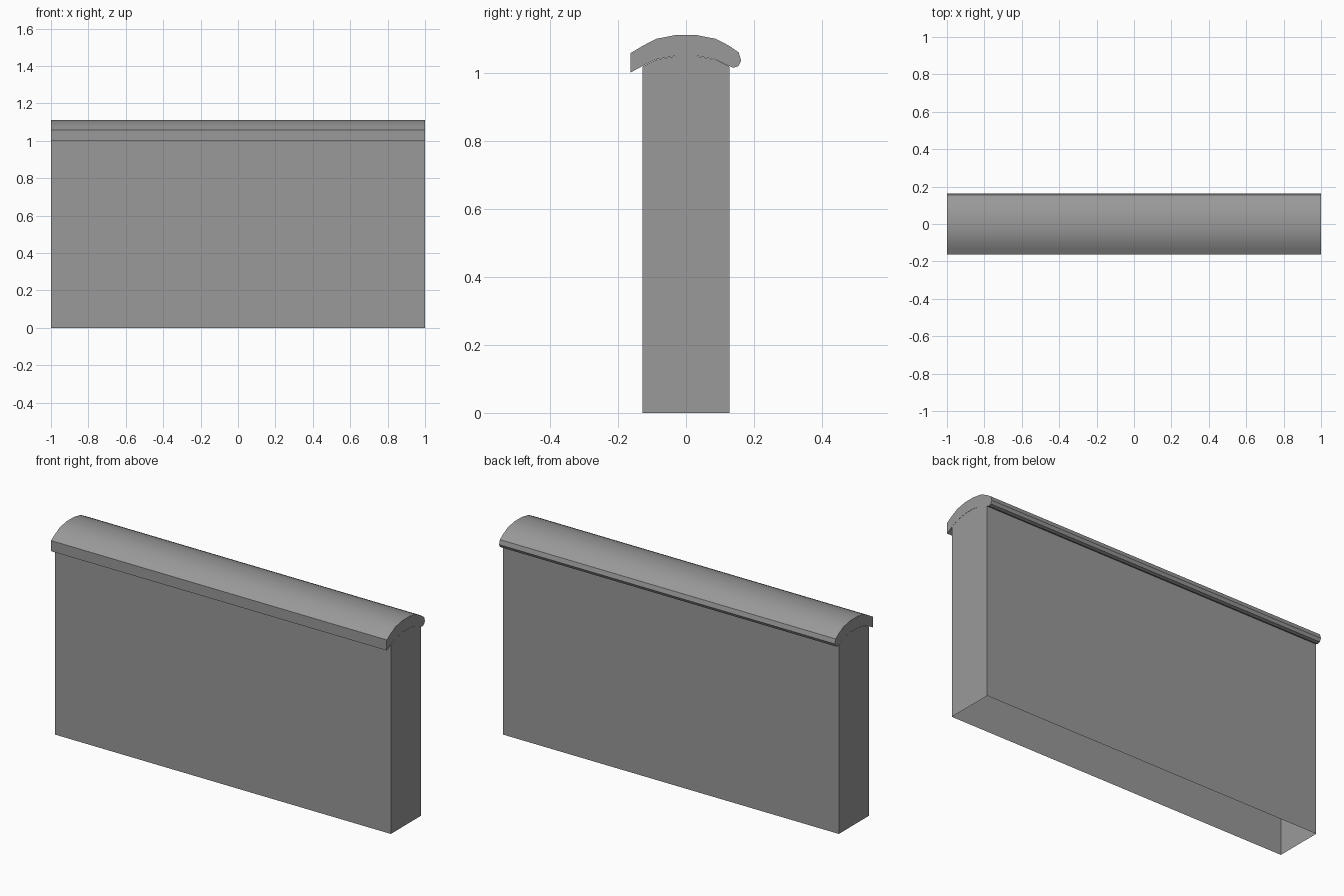
import bpy
import bmesh

if "Cube" in bpy.data.objects:
    bpy.data.objects.remove(bpy.data.objects["Cube"])

# Dark grey stone
stone = bpy.data.materials.new("dark_grey")
stone.diffuse_color = (0.32, 0.32, 0.32, 1)
stone.use_nodes = True
stone.node_tree.nodes["Principled BSDF"].inputs["Base Color"].default_value = stone.diffuse_color


def extrude_profile(name, profile, open_bottom=False):
    """Sweep a (y, z) outline along x from -1 to 1 and cap both ends."""
    bm = bmesh.new()
    left = [bm.verts.new((-1, y, z)) for y, z in profile]
    right = [bm.verts.new((1, y, z)) for y, z in profile]
    n = len(profile)
    bm.faces.new(left)
    bm.faces.new(right[::-1])
    # The last segment of the outline is the underside
    for i in range(n - 1 if open_bottom else n):
        j = (i + 1) % n
        bm.faces.new((left[i], right[i], right[j], left[j]))
    bmesh.ops.recalc_face_normals(bm, faces=bm.faces)
    mesh = bpy.data.meshes.new(name)
    bm.to_mesh(mesh)
    bm.free()
    mesh.materials.append(stone)
    obj = bpy.data.objects.new(name, mesh)
    bpy.context.collection.objects.link(obj)
    bpy.ops.object.select_all(action='DESELECT')
    obj.select_set(True)
    bpy.context.view_layer.objects.active = obj
    bpy.ops.object.shade_smooth_by_angle(angle=0.6)
    return obj


# Wall body: arched top, hollow and open underneath
arch = [(-0.128, 1.019), (-0.09, 1.038), (-0.031, 1.049)]
arch += [(-y, z) for y, z in reversed(arch)]
extrude_profile("wall", [(-0.128, 0)] + arch + [(0.128, 0)], open_bottom=True)

# Coping: arched slab with a square front lip and a rounded back lip
top = [(-0.163, 1.058), (-0.128, 1.079), (-0.088, 1.1), (-0.031, 1.111),
       (0.031, 1.111), (0.088, 1.1), (0.128, 1.079)]
back_roll = [(0.155, 1.06), (0.162, 1.036), (0.154, 1.02),
             (0.139, 1.015), (0.125, 1.021)]
underside = [(0.088, 1.039), (0.031, 1.05), (-0.031, 1.05),
             (-0.09, 1.039), (-0.128, 1.02), (-0.163, 1.001)]
extrude_profile("coping", top + back_roll + underside)
